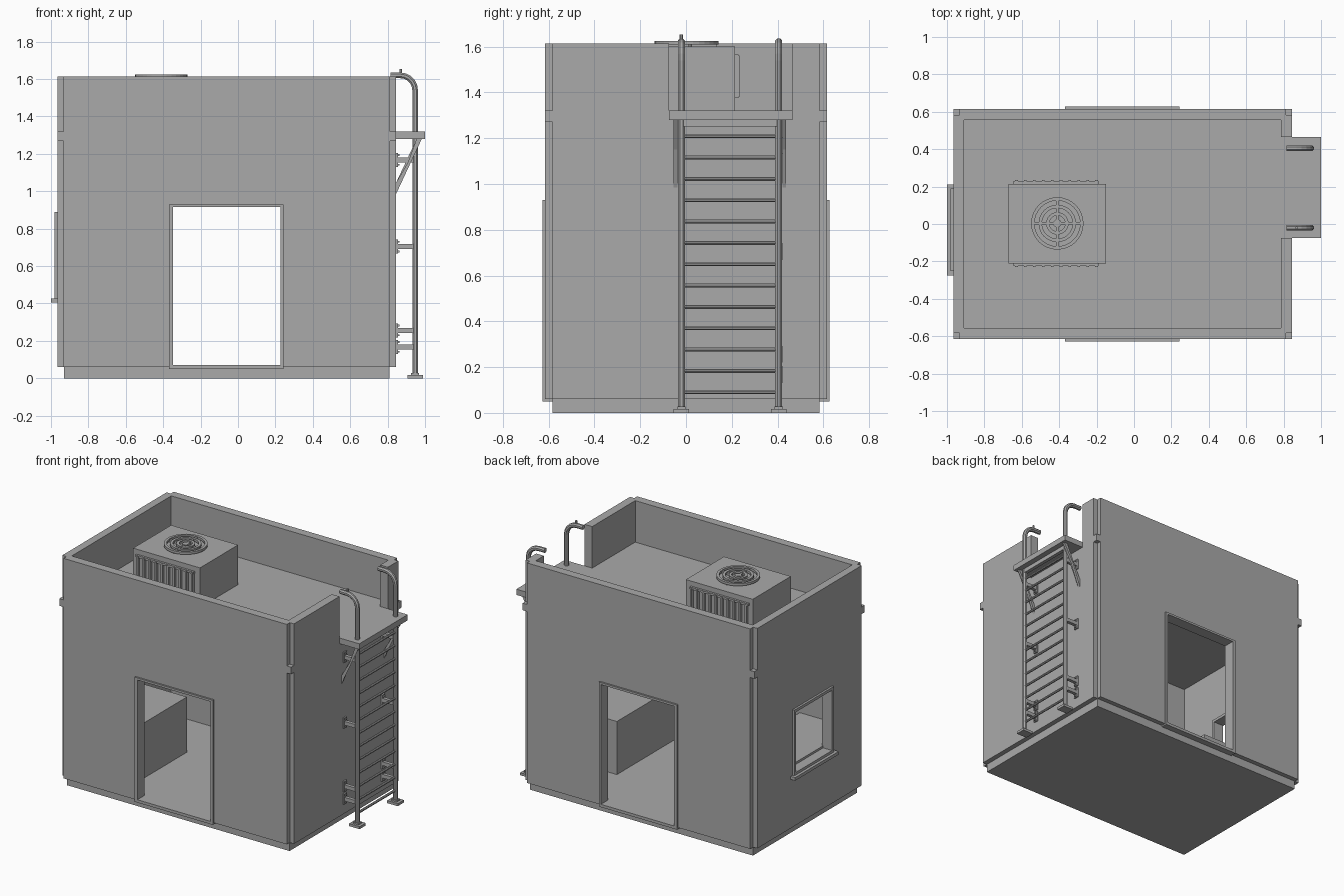
import bpy, bmesh, math
from mathutils import Vector

if "Cube" in bpy.data.objects:
    bpy.data.objects.remove(bpy.data.objects["Cube"], do_unlink=True)

grey = bpy.data.materials.new("plain grey")
grey.use_nodes = True
grey.diffuse_color = (0.4, 0.4, 0.4, 1)
grey.node_tree.nodes["Principled BSDF"].inputs["Base Color"].default_value = (0.4, 0.4, 0.4, 1)


def finish(name, bm):
    bmesh.ops.recalc_face_normals(bm, faces=bm.faces)
    mesh = bpy.data.meshes.new(name)
    bm.to_mesh(mesh)
    bm.free()
    mesh.materials.append(grey)
    ob = bpy.data.objects.new(name, mesh)
    bpy.context.collection.objects.link(ob)
    return ob


def add_box(bm, x, y, z):
    made = bmesh.ops.create_cube(bm, size=1)
    for v in made["verts"]:
        v.co = [lo + (c + 0.5) * (hi - lo) for c, (lo, hi) in zip(v.co, (x, y, z))]


def boxes(name, *specs):
    bm = bmesh.new()
    for spec in specs:
        add_box(bm, *spec)
    return finish(name, bm)


def prism(name, points, z0, z1):
    bm = bmesh.new()
    face = bm.faces.new([bm.verts.new((x, y, z0)) for x, y in points])
    top = bmesh.ops.extrude_face_region(bm, geom=[face])["geom"]
    for v in top:
        if isinstance(v, bmesh.types.BMVert):
            v.co.z = z1
    return finish(name, bm)


def tube(name, points, radius, sides=8):
    # sweep a round section along a path lying in an x-z plane
    bm = bmesh.new()
    pts = [Vector(p) for p in points]
    rings = []
    for i, p in enumerate(pts):
        t = (pts[min(i + 1, len(pts) - 1)] - pts[max(i - 1, 0)]).normalized()
        a = Vector((0, 1, 0)) if abs(t.y) < 0.9 else Vector((1, 0, 0))
        b = t.cross(a)
        rings.append([bm.verts.new(p + radius * (a * math.cos(k) + b * math.sin(k)))
                      for k in (math.tau * (j + 0.5) / sides for j in range(sides))])
    for r, s in zip(rings, rings[1:]):
        for j in range(sides):
            bm.faces.new((r[j], r[j - 1], s[j - 1], s[j]))
    bm.faces.new(rings[0])
    bm.faces.new(rings[-1])
    return finish(name, bm)


def cut(target, *specs):
    for spec in specs:
        cutter = boxes("cutter", spec)
        cutter.hide_render = True
        mod = target.modifiers.new("cut", "BOOLEAN")
        mod.operation, mod.solver, mod.object = "DIFFERENCE", "EXACT", cutter
        bpy.context.view_layer.objects.active = target
        bpy.ops.object.modifier_apply(modifier=mod.name)
        bpy.data.objects.remove(cutter, do_unlink=True)


# Building shell: notched corners, hollow room, roof tray, openings
X0, X1, Y, N = -0.965, 0.845, 0.615, 0.033
IX, IY = (-0.91, 0.785), (-0.555, 0.555)
DOOR_X, DOOR_Z = (-0.347, 0.226), (0.07, 0.915)
WIN_Y, WIN_Z = (-0.23, 0.17), (0.445, 0.87)
GATE_Y = (-0.075, 0.465)
outline = [(X0 + N, -Y), (X1 - N, -Y), (X1 - N, N - Y), (X1, N - Y), (X1, Y - N), (X1 - N, Y - N),
           (X1 - N, Y), (X0 + N, Y), (X0 + N, Y - N), (X0, Y - N), (X0, N - Y), (X0 + N, N - Y)]
lower = prism("lower_walls", outline, 0.06, 1.27)
cut(lower, (IX, IY, (0.07, 1.4)), (DOOR_X, (-1, 1), DOOR_Z), ((-1.2, -0.8), WIN_Y, WIN_Z))
boxes("roof_slab", ((X0, X1), (-Y, Y), (1.27, 1.32)))
parapet = prism("parapet", outline, 1.32, 1.613)
cut(parapet, (IX, IY, (1.2, 1.8)), ((0.7, 1), GATE_Y, (1.2, 1.8)))
boxes("plinth", ((-0.93, 0.81), (-0.582, 0.582), (0, 0.06)))

# Door frames front and back
for side, name in ((-1, "front_door_frame"), (1, "back_door_frame")):
    y = sorted((side * 0.545, side * 0.627))
    boxes(name, ((-0.37, -0.347), y, (0.05, 0.93)), ((0.226, 0.242), y, (0.05, 0.93)),
          (DOOR_X, y, (0.05, 0.07)), (DOOR_X, y, (0.915, 0.93)))

# Window frame and sill
wx = (-0.98, -0.9)
boxes("window_frame", (wx, (-0.25, -0.23), (0.425, 0.89)), (wx, (0.17, 0.19), (0.425, 0.89)),
      (wx, WIN_Y, (0.425, 0.445)), (wx, WIN_Y, (0.87, 0.89)))
boxes("window_sill", ((-1.0, -0.9), (-0.275, 0.21), (0.405, 0.427)))

# Room furniture
boxes("window_counter", ((-0.91, -0.5), (-0.555, 0.145), (0.07, 0.46)))
boxes("side_counter", ((0.4, 0.785), (-0.555, 0.2), (0.07, 0.445)))
tube("counter_post", [(-0.69, -0.12, 0.46), (-0.69, -0.12, 0.62)], 0.022, 12)

# Roof cooling unit with slatted grilles
boxes("cooling_unit", ((-0.672, -0.15), (-0.21, 0.215), (1.32, 1.6)))
for name, y0, y1 in (("front_grille", -0.225, -0.21), ("back_grille", 0.215, 0.23)):
    gx = (-0.645, -0.19)
    slats = [((x, x + 0.014), (y0 - 0.004, y1 + 0.004), (1.38, 1.56))
             for x in (-0.635 + 0.0475 * i for i in range(10))]
    boxes(name, (gx, (y0, y1), (1.375, 1.39)), (gx, (y0, y1), (1.55, 1.565)), *slats)

# Fan guard: concentric flat rings, cross and hub
FX, FY = -0.41, 0.003
for i, r in enumerate((0.14, 0.1, 0.06)):
    bm = bmesh.new()
    n = 32
    loops = [[bm.verts.new((FX + q * math.cos(math.tau * k / n), FY + q * math.sin(math.tau * k / n), z))
              for k in range(n)] for q, z in ((r, 1.608), (r, 1.625), (r - 0.018, 1.625), (r - 0.018, 1.608))]
    for a in range(4):
        s, t = loops[a - 1], loops[a]
        for k in range(n):
            bm.faces.new((s[k - 1], s[k], t[k], t[k - 1]))
    finish(f"fan_ring_{i + 1}", bm)
boxes("fan_cross", ((FX - 0.13, FX + 0.13), (FY - 0.007, FY + 0.007), (1.6, 1.62)),
      ((FX - 0.007, FX + 0.007), (FY - 0.13, FY + 0.13), (1.6, 1.62)))
tube("fan_hub", [(FX, FY, 1.6), (FX, FY, 1.622)], 0.022, 16)

# Ladder platform
boxes("platform", ((X1, 1.0), GATE_Y, (1.28, 1.32)))

# Ladder rails with hooked grips, feet, wall stays and braces
RX, RAILS = 0.947, (-0.02, 0.405)
bend = [(0.867 + 0.08 * math.cos(a), 1.54 + 0.08 * math.sin(a))
        for a in (math.radians(18 * i) for i in range(6))]
for side, y in zip(("front", "back"), RAILS):
    path = [(RX, 0.02)] + bend + [(0.815, 1.62)]
    tube(f"{side}_rail", [(x, y, z) for x, z in path], 0.0165)
    boxes(f"{side}_foot", ((0.905, 0.988), (y - 0.034, y + 0.034), (0, 0.018)),
          ((0.925, 0.969), (y - 0.018, y + 0.018), (0.018, 0.028)))
    stays = []
    for z in (1.168, 0.704, 0.256, 0.168):
        stays += [((X1, RX), (y - 0.012, y + 0.012), (z - 0.013, z + 0.013)),
                  ((X1, X1 + 0.01), (y - 0.016, y + 0.016), (z - 0.037, z + 0.037))]
        stays += [((X1, X1 + 0.018), (y - 0.006, y + 0.006), (z + d - 0.005, z + d + 0.005))
                  for d in (-0.026, 0.026)]
    boxes(f"{side}_wall_stays", *stays)

    # slanted brace: slide the wall end of a box down to the wall
    by = -0.046 if side == "front" else 0.429
    brace = boxes(f"{side}_brace", ((X1, 0.985), (by - 0.008, by + 0.008), (1.245, 1.285)))
    for v in brace.data.vertices:
        if v.co.x < 0.9:
            v.co.z -= 0.26 if v.co.z < 1.26 else 0.24
        elif v.co.z < 1.26:
            v.co = (0.955, v.co.y, 1.28)
tube("grip_knob", [(0.87, RAILS[0], 1.62), (0.87, RAILS[0], 1.653)], 0.008)

# Rungs
for i in range(13):
    z = 0.09 + 0.0932 * i
    tube(f"rung_{i + 1}", [(RX, RAILS[0], z), (RX, RAILS[1], z)], 0.009)
boxes("top_crossbar", ((0.935, 0.96), RAILS, (1.25, 1.28)))
